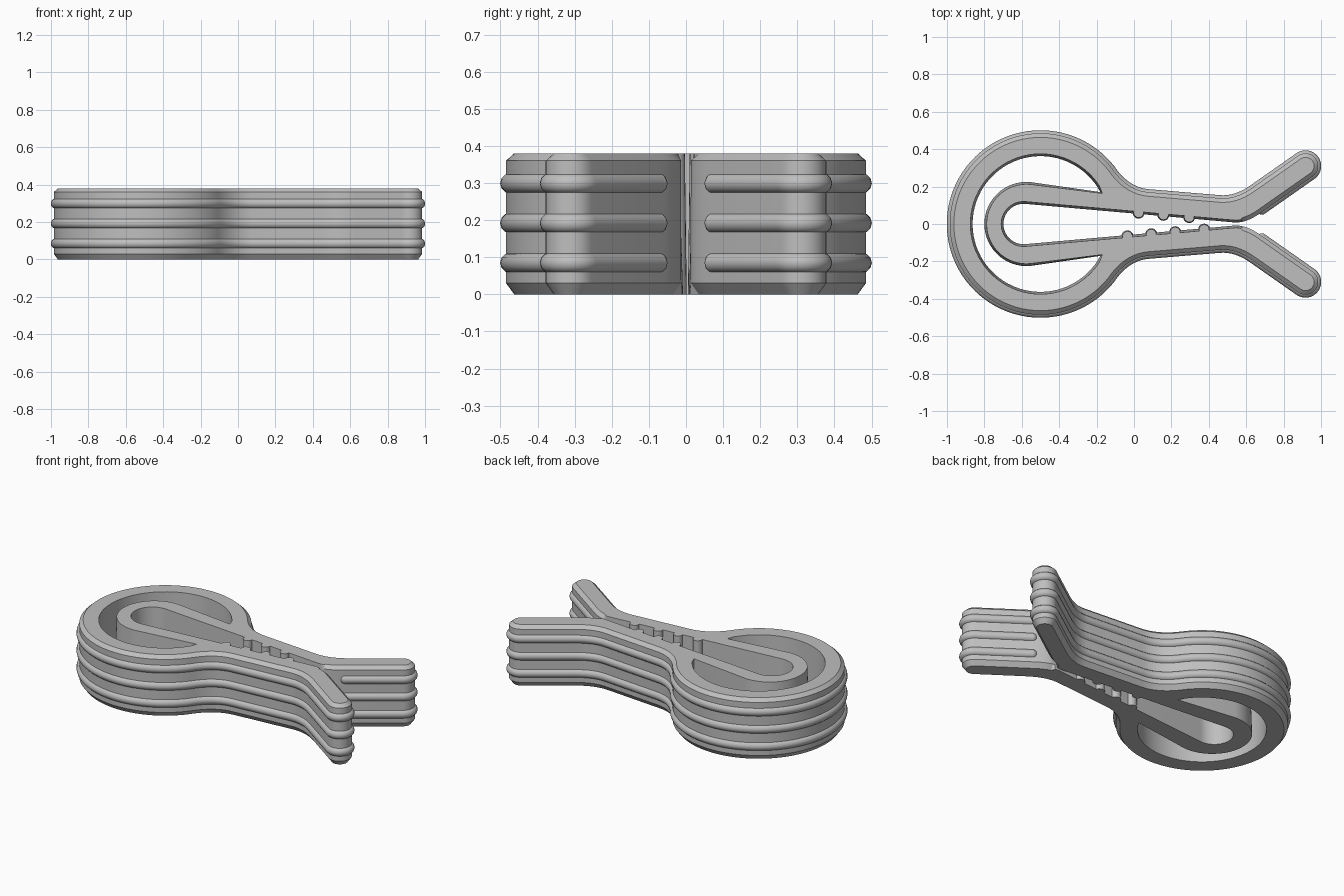
import bpy, bmesh, math
from mathutils import Vector

cube = bpy.data.objects.get("Cube")
if cube:
    bpy.data.objects.remove(cube, do_unlink=True)

HEIGHT = 0.38
CHAMFER = 0.022
DRAFT = 0.012
RIB_R = 0.0275
RIB_SINK = 0.0115

grey = bpy.data.materials.new("grey_plastic")
grey.use_nodes = True
GREY = (0.52, 0.52, 0.52, 1)
grey.diffuse_color = GREY
grey.node_tree.nodes["Principled BSDF"].inputs["Base Color"].default_value = GREY


def arc(cx, cy, r, a0, a1, n):
    angles = [math.radians(a0 + (a1 - a0) * i / n) for i in range(n + 1)]
    return [Vector((cx + r * math.cos(a), cy + r * math.sin(a))) for a in angles]


def bend(p0, p1, p2, n=8):
    p0, p1, p2 = Vector(p0), Vector(p1), Vector(p2)
    return [p0 * (1 - t) ** 2 + p1 * 2 * t * (1 - t) + p2 * t * t
            for t in (i / n for i in range(n + 1))]


def inward(points):
    """Unit normals pointing into the solid, which lies left of the path."""
    out = []
    for i, p in enumerate(points):
        a = (p - points[i - 1]).normalized()
        b = (points[(i + 1) % len(points)] - p).normalized()
        t = (a + b).normalized()
        out.append(Vector((-t.y, t.x)))
    return out


def add_object(name, bm, angle=30):
    mesh = bpy.data.meshes.new(name)
    bm.to_mesh(mesh)
    bm.free()
    mesh.materials.append(grey)
    ob = bpy.data.objects.new(name, mesh)
    bpy.context.collection.objects.link(ob)
    bpy.ops.object.select_all(action='DESELECT')
    ob.select_set(True)
    bpy.context.view_layer.objects.active = ob
    bpy.ops.object.shade_smooth_by_angle(angle=math.radians(angle))
    return ob


# Half outline: slot, flared jaw, rounded tip, arm and spring ring
slot = arc(-0.59, 0, 0.108, 180, 85, 14)
jaw_bend = bend((0.54, 0.008), (0.6, 0.006), (0.67, 0.054))
half = slot + jaw_bend
slot_count = len(slot) + 3
rib_start = len(half)
half += [Vector((0.69, 0.068))]
half += arc(0.917, 0.31, 0.068, -55, 125, 16)
half += bend((0.63, 0.192), (0.543, 0.1315), (0.46, 0.138))
half += bend((0.08, 0.17), (-0.031, 0.179), (-0.108, 0.285), 10)
half += arc(-0.5, 0, 0.485, 38, 180, 40)
last = len(half) - 1
half[0].y = half[last].y = 0
outline = half + [Vector((p.x, -p.y)) for p in half[-2:0:-1]]
normals = inward(outline)

# Crescent opening between the ring and the inner loop
hole = arc(-0.5, 0, 0.363, 28, 332, 64) + arc(-0.575, 0, 0.225, 275, 85, 32)
hole.reverse()
hole_normals = inward(hole)

# Body: stacked outlines with chamfered outside and drafted openings
bm = bmesh.new()
levels = [(0, CHAMFER), (0.03, 0), (HEIGHT - 0.02, 0), (HEIGHT, CHAMFER)]


def wall(points, norms, is_inner):
    rings = []
    for z, inset in levels:
        ring = []
        for i, (p, n) in enumerate(zip(points, norms)):
            q = p + n * (DRAFT * z / HEIGHT if is_inner(i) else inset)
            ring.append(bm.verts.new((q.x, q.y, z)))
        rings.append(ring)
    count = len(points)
    for low, high in zip(rings, rings[1:]):
        for i in range(count):
            j = (i + 1) % count
            bm.faces.new((low[i], low[j], high[j], high[i]))
    return rings[0], rings[-1]


outer_caps = wall(outline, normals,
                  lambda i: min(i, 2 * last - i) < slot_count)
hole_caps = wall(hole, hole_normals, lambda i: True)
for outer, inner in zip(outer_caps, hole_caps):
    edges = []
    for ring in (outer, inner):
        edges += [bm.edges.get((ring[i - 1], ring[i])) for i in range(len(ring))]
    bmesh.ops.triangle_fill(bm, edges=edges, use_beauty=True)
bmesh.ops.recalc_face_normals(bm, faces=bm.faces[:])
add_object("clip_body", bm)

# Grip ribs running round the outside, with rounded ends
path = [p + n * RIB_SINK for p, n in zip(outline, normals)]
path = path[rib_start:2 * last - rib_start + 1]
for k, z in enumerate((0.085, 0.192, 0.299)):
    curve = bpy.data.curves.new(f"grip_rib_{k + 1}", 'CURVE')
    curve.dimensions = '3D'
    curve.bevel_depth = RIB_R
    curve.bevel_resolution = 4
    curve.use_fill_caps = True
    spline = curve.splines.new('POLY')
    spline.points.add(len(path) - 1)
    for point, p in zip(spline.points, path):
        point.co = (p.x, p.y, z, 1)
    spline.use_smooth = True
    curve.materials.append(grey)
    rib = bpy.data.objects.new(f"grip_rib_{k + 1}", curve)
    bpy.context.collection.objects.link(rib)
    for side, p in (("left", path[0]), ("right", path[-1])):
        bm = bmesh.new()
        bmesh.ops.create_uvsphere(bm, u_segments=16, v_segments=10, radius=RIB_R)
        bmesh.ops.translate(bm, verts=bm.verts[:], vec=(p.x, p.y, z))
        add_object(f"rib_end_{side}_{k + 1}", bm)

# Rounded gripping teeth, staggered along the two slot faces
for name, sign, xs in (("back", 1, (0.025, 0.157, 0.295)),
                       ("front", -1, (-0.035, 0.092, 0.22, 0.375))):
    for k, x in enumerate(xs):
        y = sign * (0.112 - 0.088 * (x + 0.59) + 0.003)
        bm = bmesh.new()
        bmesh.ops.create_cone(bm, cap_ends=True, segments=20, radius1=0.032,
                              radius2=0.027, depth=HEIGHT)
        bmesh.ops.translate(bm, verts=bm.verts[:], vec=(x, y, HEIGHT / 2))
        add_object(f"{name}_tooth_{k + 1}", bm)
